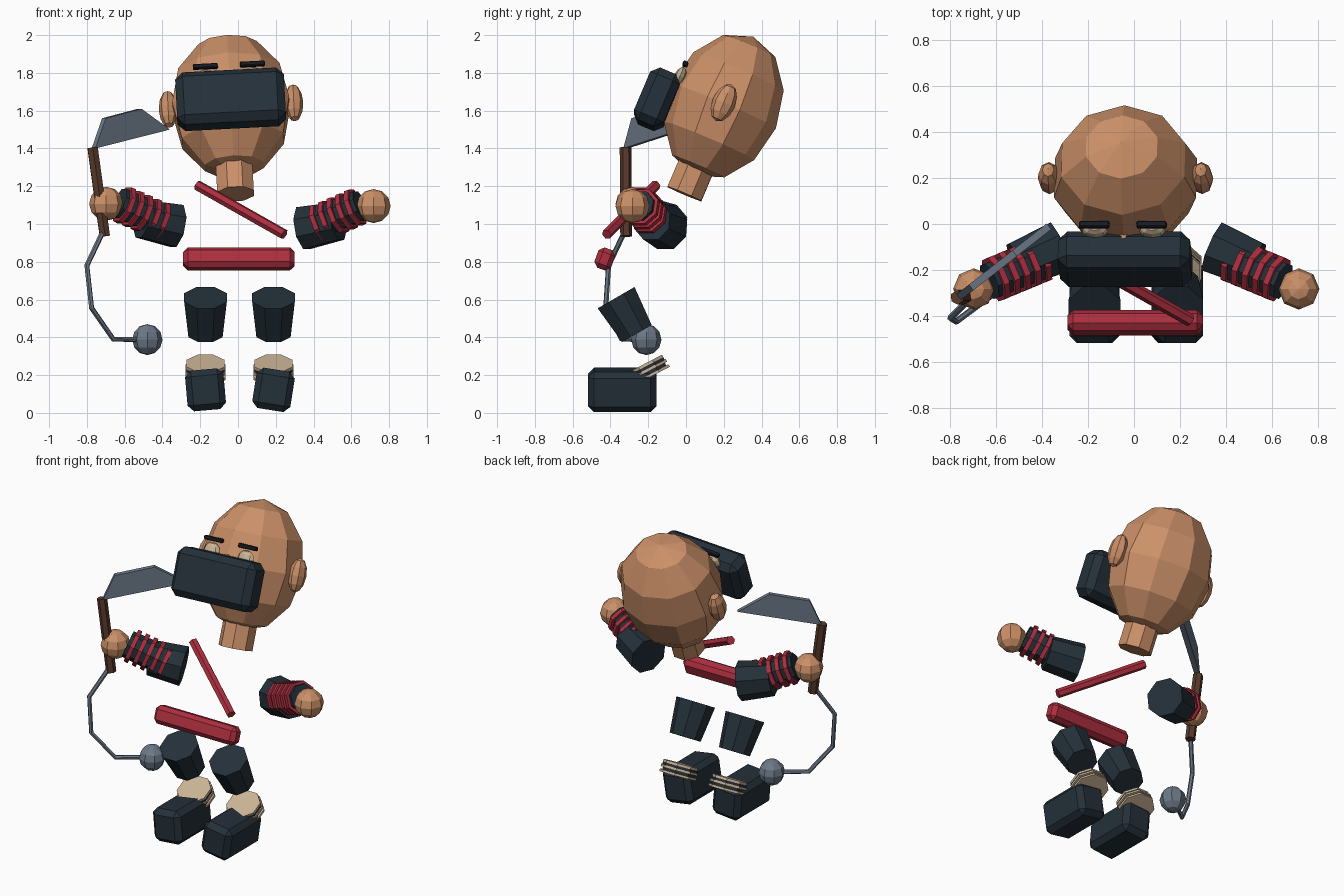
import bpy, bmesh, math
from mathutils import Matrix, Vector

cube = bpy.data.objects.get("Cube")
if cube:
    bpy.data.objects.remove(cube, do_unlink=True)


def material(name, r, g, b):
    def lin(c):
        c /= 255
        return c / 12.92 if c <= 0.04 else ((c + 0.055) / 1.055) ** 2.4
    m = bpy.data.materials.new(name)
    col = (lin(r), lin(g), lin(b), 1)
    m.use_nodes = True
    m.diffuse_color = col
    m.node_tree.nodes["Principled BSDF"].inputs["Base Color"].default_value = col
    return m


SKIN = material("tan skin", 203, 144, 104)
NAVY = material("dark navy cloth", 36, 48, 57)
BLACK = material("black brow", 22, 27, 33)
RED = material("red cloth", 172, 46, 62)
CREAM = material("cream", 203, 180, 150)
WOOD = material("brown wood", 88, 57, 43)
STEEL = material("blue grey steel", 108, 121, 136)


def finish(name, bm, mat, matrix=Matrix()):
    bm.transform(matrix)
    bmesh.ops.recalc_face_normals(bm, faces=bm.faces)
    mesh = bpy.data.meshes.new(name)
    bm.to_mesh(mesh)
    bm.free()
    mesh.materials.append(mat)
    ob = bpy.data.objects.new(name, mesh)
    bpy.context.collection.objects.link(ob)
    return ob


def ball(name, half, mat, matrix, segs=8, rings=6):
    """Faceted ellipsoid scaled to exact half sizes."""
    bm = bmesh.new()
    bmesh.ops.create_uvsphere(bm, u_segments=segs, v_segments=rings, radius=1)
    ext = [max(abs(v.co[i]) for v in bm.verts) for i in range(3)]
    bmesh.ops.scale(bm, vec=[half[i] / ext[i] for i in range(3)], verts=bm.verts)
    return finish(name, bm, mat, matrix)


def box(name, half, mat, matrix, bevel):
    """Chamfered block."""
    bm = bmesh.new()
    bmesh.ops.create_cube(bm, size=2)
    bmesh.ops.scale(bm, vec=half, verts=bm.verts)
    bmesh.ops.bevel(bm, geom=bm.edges[:], offset=bevel, segments=1,
                    profile=0.5, affect='EDGES')
    return finish(name, bm, mat, matrix)


def tube(name, p0, p1, r0, r1, mat, segs=8, matrix=Matrix()):
    """Faceted cylinder or cone between two points."""
    p0, p1 = Vector(p0), Vector(p1)
    d = p1 - p0
    bm = bmesh.new()
    bmesh.ops.create_cone(bm, cap_ends=True, segments=segs,
                          radius1=r0, radius2=r1, depth=d.length)
    turn = Matrix.Rotation(math.pi / segs, 4, 'Z')
    place = Matrix.Translation((p0 + p1) / 2) @ d.to_track_quat('Z', 'Y').to_matrix().to_4x4()
    return finish(name, bm, mat, matrix @ place @ turn)


def at(*p):
    return Matrix.Translation(p)


def rot(deg, axis):
    return Matrix.Rotation(math.radians(deg), 4, axis)


# Head, leaning back and slightly rolled
HEAD = at(-0.037, 0.2, 1.624) @ rot(-3, 'Y') @ rot(-23, 'X')
ball("head", (0.31, 0.3, 0.4), SKIN, HEAD, 10, 6)
tube("neck", (0, -0.01, -0.51), (0, -0.01, -0.33), 0.105, 0.105, SKIN, 8, HEAD)
box("face_mask", (0.288, 0.085, 0.15), NAVY, HEAD @ at(0, -0.34, -0.105), 0.04)
tube("nose", (0, -0.27, 0.03), (0, -0.315, 0.03), 0.03, 0.012, SKIN, 6, HEAD)
for side, s in (("right", -1), ("left", 1)):
    ball(side + "_ear", (0.05, 0.062, 0.105), SKIN, HEAD @ at(0.333 * s, 0, 0), 8, 6)
    ball(side + "_eye", (0.058, 0.03, 0.05), CREAM, HEAD @ at(0.125 * s, -0.272, 0.05), 8, 6)
    box(side + "_brow", (0.066, 0.014, 0.013), BLACK, HEAD @ at(0.125 * s, -0.272, 0.12), 0.005)

# Arms: wide sleeve, wrapped forearm, round hand
for side, s, dx, dz in (("right", -1, 0.02, 0.012), ("left", 1, 0, 0)):
    def P(x, y, z):
        return Vector((s * (x - dx), y, z + dz))
    tube(side + "_sleeve", P(0.345, -0.1, 0.978), P(0.53, -0.18, 1.015), 0.122, 0.108, NAVY)
    a, b = P(0.41, -0.15, 0.995), P(0.65, -0.25, 1.1)
    tube(side + "_forearm", a, b, 0.09, 0.085, NAVY)
    step = (b - a).normalized() * 0.013
    for i in range(5):
        c = a.lerp(b, 0.12 + 0.19 * i)
        tube(f"{side}_forearm_wrap_{i + 1}", c - step, c + step, 0.106, 0.104, RED)
    ball(side + "_hand", (0.09, 0.09, 0.09), SKIN, at(*P(0.718, -0.283, 1.095)), 8, 6)

# Chest strap and belt
tube("chest_strap", (-0.215, -0.16, 1.205), (0.245, -0.42, 0.945), 0.028, 0.028, RED, 6)
box("belt", (0.295, 0.047, 0.057), RED, at(0.005, -0.43, 0.815) @ rot(-20, 'X'), 0.025)

# Legs: thigh, banded ankle, blocky shoe
for side, x, roll in (("right", -0.172, -5), ("left", 0.188, 9)):
    tube(side + "_thigh", (x, -0.26, 0.42), (x, -0.37, 0.61), 0.098, 0.122, NAVY)
    low, high = Vector((x, -0.18, 0.195)), Vector((x, -0.215, 0.262))
    layers = ((CREAM, 0.115), (NAVY, 0.1), (CREAM, 0.115), (NAVY, 0.108), (CREAM, 0.108))
    n = len(layers)
    for i, (mat, r) in enumerate(layers):
        tube(f"{side}_ankle_band_{i + 1}", low.lerp(high, i / n), low.lerp(high, (i + 1) / n),
             r, r, mat)
    box(side + "_shoe", (0.102, 0.182, 0.108), NAVY,
        at(x, -0.337, 0.122) @ rot(roll, 'Y'), 0.032)

# Sickle handle
tube("sickle_handle", (-0.705, -0.317, 0.935), (-0.77, -0.32, 1.405), 0.031, 0.031, WOOD, 6)

# Sickle blade: flat plate lying along a slanted upright plane
origin, along = Vector((-0.765, -0.32, 0)), Vector((0.395, 0.31, 0))
across = along.cross(Vector((0, 0, 1))).normalized() * 0.016
outline = ((0, 1.4), (0.14, 1.56), (0.62, 1.61), (1, 1.5))
bm = bmesh.new()
front, back = ([bm.verts.new(origin + along * t + Vector((0, 0, z)) + k * across)
                for t, z in outline] for k in (-1, 1))
bm.faces.new(front)
bm.faces.new(back)
for i in range(len(outline)):
    j = (i + 1) % len(outline)
    bm.faces.new((front[i], front[j], back[j], back[i]))
finish("sickle_blade", bm, STEEL)

# Chain and weight
chain = ((-0.71, -0.32, 0.97), (-0.8, -0.41, 0.78), (-0.775, -0.425, 0.555),
         (-0.66, -0.34, 0.39), (-0.5, -0.22, 0.388))
curve = bpy.data.curves.new("chain_path", 'CURVE')
curve.dimensions = '3D'
curve.bevel_depth = 0.014
curve.bevel_resolution = 1
curve.use_fill_caps = True
spline = curve.splines.new('POLY')
spline.points.add(len(chain) - 1)
for point, co in zip(spline.points, chain):
    point.co = (*co, 1)
spline.use_smooth = False
curve.materials.append(STEEL)
bpy.context.collection.objects.link(bpy.data.objects.new("chain", curve))
ball("chain_weight", (0.08, 0.08, 0.082), STEEL, at(-0.48, -0.21, 0.388), 8, 6)
